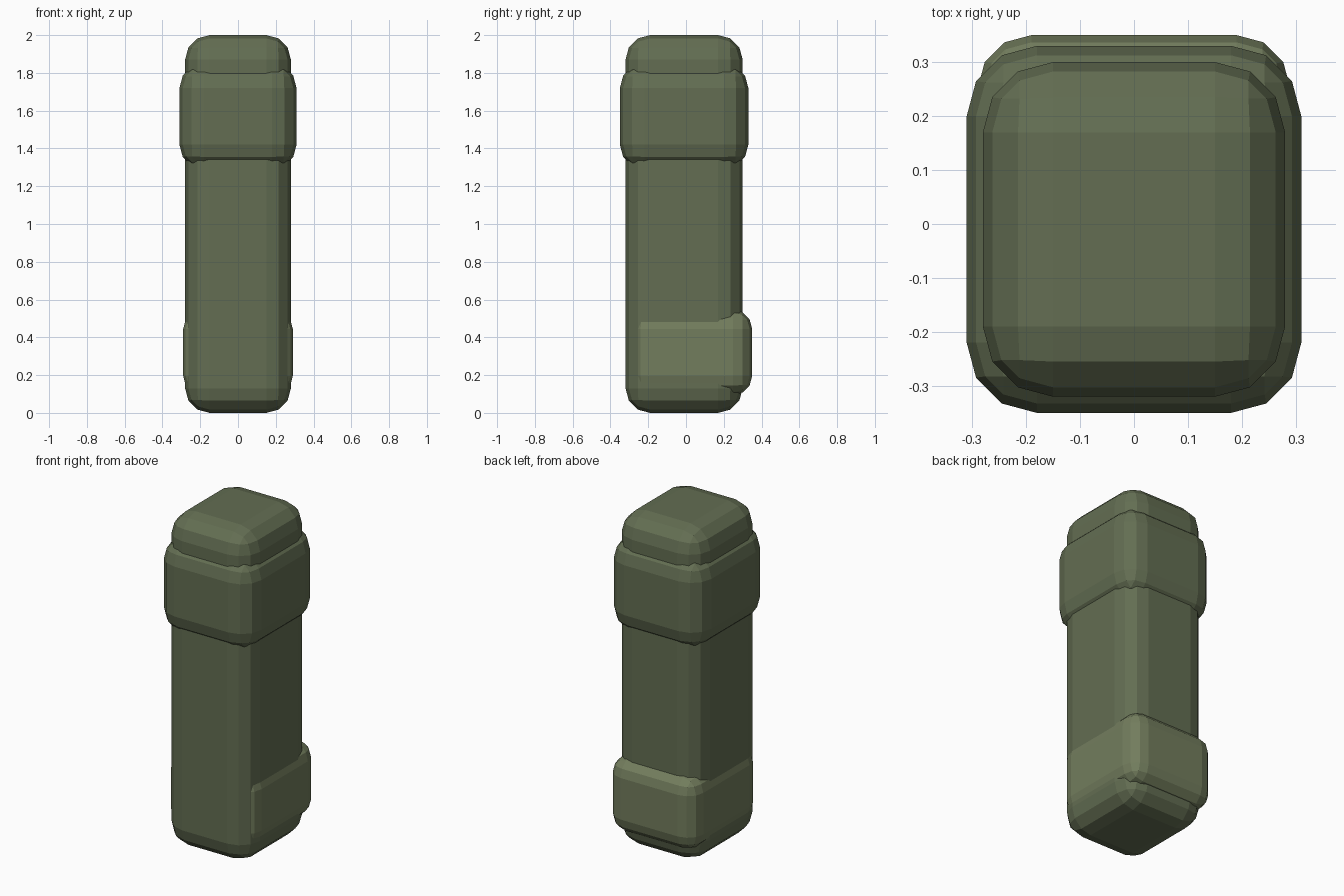
import bpy

if "Cube" in bpy.data.objects:
    bpy.data.objects.remove(bpy.data.objects["Cube"])


def material(name, rgb):
    mat = bpy.data.materials.new(name)
    mat.diffuse_color = (*rgb, 1.0)
    mat.use_nodes = True
    mat.node_tree.nodes["Principled BSDF"].inputs["Base Color"].default_value = mat.diffuse_color
    return mat


def rounded_box(name, lo, hi, radius, mat):
    """Box between two corners with three-segment rounded edges."""
    size = [b - a for a, b in zip(lo, hi)]
    centre = [(a + b) / 2 for a, b in zip(lo, hi)]
    bpy.ops.mesh.primitive_cube_add(size=1, location=centre)
    obj = bpy.context.object
    obj.name = name
    obj.scale = size
    bpy.ops.object.transform_apply(location=False, rotation=False, scale=True)
    bevel = obj.modifiers.new("rounding", 'BEVEL')
    bevel.width = radius
    bevel.segments = 3
    bevel.limit_method = 'NONE'
    bevel.use_clamp_overlap = False
    obj.data.materials.append(mat)
    return obj


dark_green = material("dark_green", (0.125, 0.155, 0.085))
light_green = material("light_green", (0.17, 0.205, 0.11))

# Tall main body
rounded_box("body", (-0.28, -0.32, 0.0), (0.28, 0.30, 2.0), 0.13, dark_green)
# Wide band near the top
rounded_box("upper_band", (-0.31, -0.35, 1.29), (0.31, 0.33, 1.85), 0.13, dark_green)
# Lighter pad wrapping the back and sides near the bottom
rounded_box("lower_pad", (-0.29, -0.29, 0.095), (0.29, 0.35, 0.545), 0.10, light_green)
